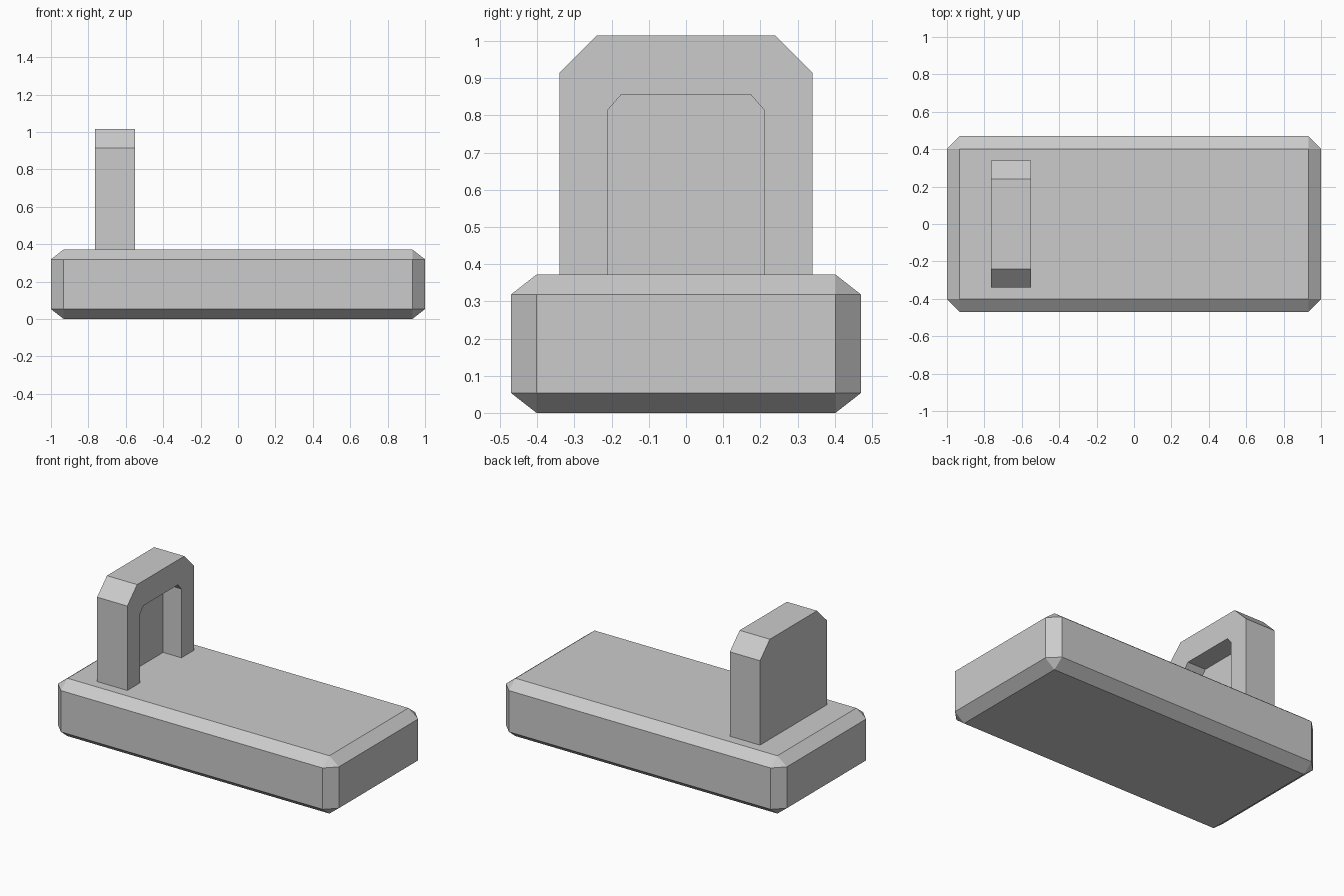
import bpy
import bmesh
from mathutils import Matrix

default = bpy.data.objects.get("Cube")
if default:
    bpy.data.objects.remove(default, do_unlink=True)

grey = bpy.data.materials.new("stone grey")
grey.use_nodes = True
COLOUR = (0.6, 0.6, 0.6, 1)
grey.diffuse_color = COLOUR
grey.node_tree.nodes["Principled BSDF"].inputs["Base Color"].default_value = COLOUR


def make_object(name, bm):
    bmesh.ops.recalc_face_normals(bm, faces=bm.faces)
    mesh = bpy.data.meshes.new(name)
    bm.to_mesh(mesh)
    bm.free()
    mesh.materials.append(grey)
    obj = bpy.data.objects.new(name, mesh)
    bpy.context.collection.objects.link(obj)
    return obj


def arch(half_width, bottom, top, cut_y, cut_z):
    """Arch outline (y, z) with clipped upper corners."""
    right = [(half_width, bottom), (half_width, top - cut_z), (half_width - cut_y, top)]
    return right + [(-y, z) for y, z in reversed(right)]


# Base slab: bevel evenly, then squash so the chamfer is lower than it is wide
WIDTH, DEPTH, HEIGHT = 2.0, 0.94, 0.372
BEVEL, BEVEL_Z = 0.068, 0.053
squash = BEVEL_Z / BEVEL
bm = bmesh.new()
bmesh.ops.create_cube(bm, size=1, matrix=Matrix.Diagonal((WIDTH, DEPTH, HEIGHT / squash, 1)))
bmesh.ops.bevel(bm, geom=bm.edges[:], offset=BEVEL, segments=1,
                affect='EDGES', profile=0.5)
bmesh.ops.scale(bm, vec=(1, 1, squash), verts=bm.verts)
bmesh.ops.translate(bm, vec=(0, 0, HEIGHT / 2), verts=bm.verts)
make_object("base_slab", bm)

# Upright slab: clipped arch with a recessed panel open at the bottom
BACK, FRONT, RECESS = -0.765, -0.55, -0.68
outer = arch(0.34, HEIGHT, 1.015, 0.1, 0.1)
inner = arch(0.21, HEIGHT, 0.855, 0.035, 0.04)
bm = bmesh.new()


def ring(outline, x):
    return [bm.verts.new((x, y, z)) for y, z in outline]


def bridge(a, b):
    for i in range(len(a) - 1):
        bm.faces.new((a[i], a[i + 1], b[i + 1], b[i]))


back, rim = ring(outer, BACK), ring(outer, FRONT)
lip, panel = ring(inner, FRONT), ring(inner, RECESS)
bm.faces.new(back)
bm.faces.new(panel)
for a, b in ((back, rim), (rim, lip), (lip, panel)):
    bridge(a, b)
# Closed underside
bm.faces.new((back[0], rim[0], lip[0], panel[0], panel[-1], lip[-1], rim[-1], back[-1]))
make_object("upright_slab", bm)
